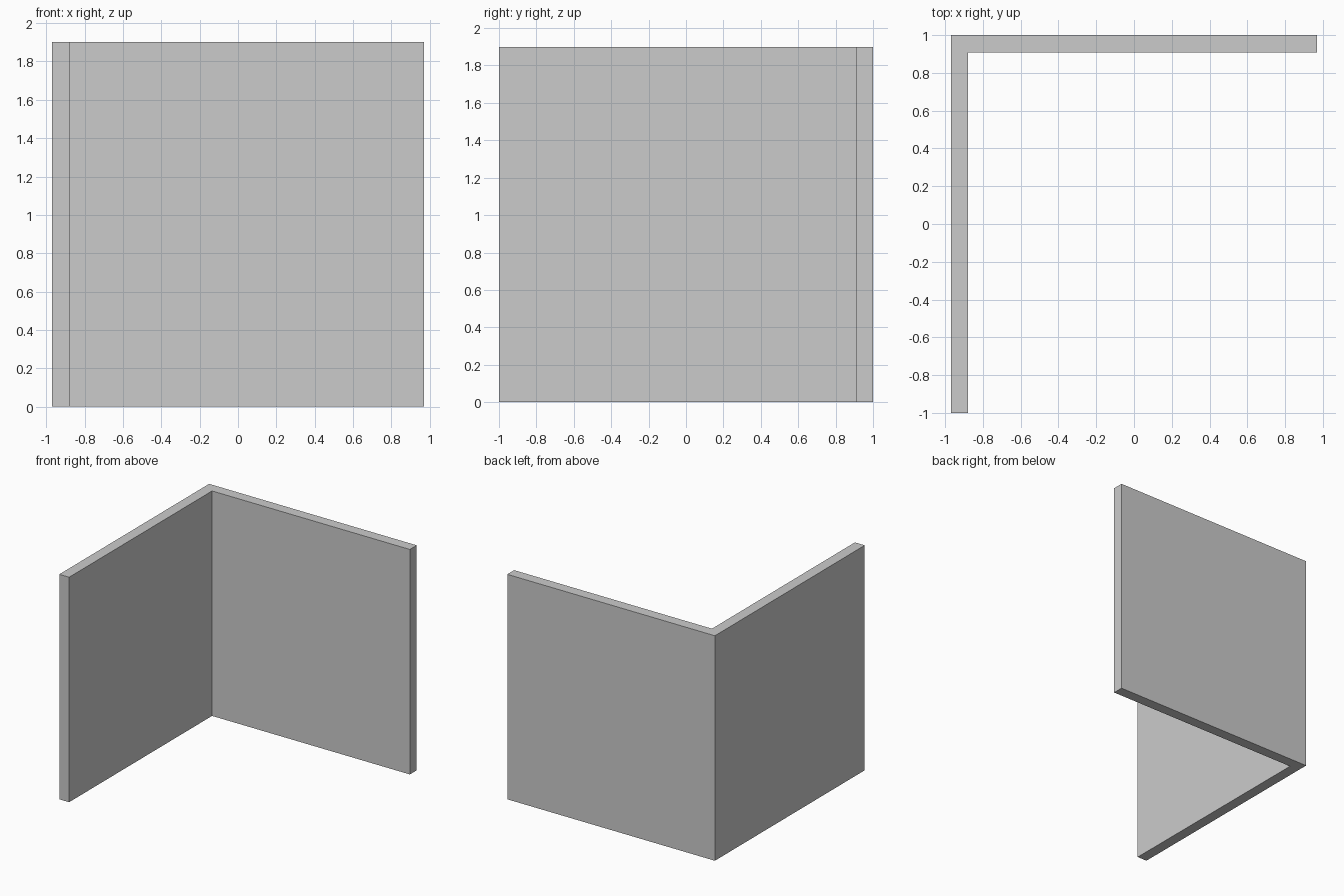
import bpy, bmesh

if "Cube" in bpy.data.objects:
    bpy.data.objects.remove(bpy.data.objects["Cube"])

W, D, H, T = 0.97, 1.0, 1.9, 0.092   # half width, half depth, height, thickness

# Crack junctions on the left wall: inner (y, z), outer (y, z)
left = {
    "t1": (0.51, H, 0.63, H), "x": (0.46, 1.77, 0.587, 1.77),
    "t2": (-0.13, H, 0.21, H), "a": (0.43, 1.40, 0.47, 1.43),
    "b": (0.45, 0.91, 0.48, 0.95), "c": (0.365, 0.745, 0.36, 0.73),
    "d": (0.095, 0.52, 0.07, 0.49), "d_base": (0.02, 0, 0.05, 0),
    "d2": (0.03, 0.545, 0.03, 0.51), "e": (-0.31, 0.435, -0.28, 0.32),
    "f": (-0.285, 0.81, -0.36, 0.84), "g": (-0.73, 1.455, -0.77, 1.43),
    "g_top": (-0.505, H, -0.53, H), "end_g": (-D, 1.395, -D, 1.38),
    "end_f": (-D, 0.765, -D, 0.79), "end_e": (-D, 0.21, -D, 0.09),
    "end_top": (-D, H, -D, H), "end_base": (-D, 0, -D, 0),
}
# Crack junctions on the back wall: inner (x, z), outer (x, z)
back = {
    "p_top": (-0.60, H, -0.565, H), "p": (-0.10, 1.06, -0.084, 1.08),
    "q": (-0.32, 0.665, -0.308, 0.66), "r": (-0.275, 0.45, -0.25, 0.385),
    "u": (-0.305, 0.385, -0.29, 0.31), "u_base": (-0.32, 0, -0.30, 0),
    "s": (0.42, 0.335, 0.354, 0.29), "s_base": (0.61, 0, 0.51, 0),
    "side_p": (W, 1.685, W, 1.70), "side_s": (W, 0.64, W, 0.63),
    "side_top": (W, H, W, H), "side_base": (W, 0, W, 0),
}
# Junctions on the shared corner: inner z, outer z
corner = {"k_top": (H, H), "k1": (0.945, 1.0), "k2": (0.36, 0.28), "k_base": (0, 0)}

nodes = {}
for n, (a, z, b, z2) in left.items():
    nodes[n] = ((-W + T, a, z), (-W, b, z2))
for n, (a, z, b, z2) in back.items():
    nodes[n] = ((a, D - T, z), (b, D, z2))
for n, (z, z2) in corner.items():
    nodes[n] = ((-W + T, D - T, z), (-W, D, z2))


def shard(name, *outlines):
    """Solid shard lofted between its inner and outer outlines; two outlines wrap the corner."""
    bm = bmesh.new()
    polys = [o.split() for o in outlines]
    inner, outer = {}, {}
    for n in {n: 0 for poly in polys for n in poly}:
        inner[n], outer[n] = (bm.verts.new(co) for co in nodes[n])
    edges = [frozenset(e) for p in polys for e in zip(p, p[1:] + p[:1])]
    for poly in polys:
        bm.faces.new([inner[n] for n in poly])
        bm.faces.new([outer[n] for n in reversed(poly)])
    for edge in edges:
        if edges.count(edge) == 1:
            a, b = edge
            bm.faces.new((inner[a], inner[b], outer[b], outer[a]))
    bmesh.ops.recalc_face_normals(bm, faces=bm.faces)
    mesh = bpy.data.meshes.new(name)
    bm.to_mesh(mesh)
    bm.free()
    bpy.context.collection.objects.link(bpy.data.objects.new(name, mesh))


# Shards wrapping the corner
shard("corner_shard_top", "k_top p_top p q k1", "k_top t1 x a b k1")
shard("corner_shard_middle", "k1 q r u k2", "k1 b c k2")
shard("corner_shard_base", "k2 u u_base k_base", "k2 c d d_base k_base")

# Back wall shards
shard("back_shard_top", "p_top side_top side_p p")
shard("back_shard_middle", "p side_p side_s s r q")
shard("back_shard_right", "s side_s side_base s_base")
shard("back_shard_base", "u r s s_base u_base")

# Left wall shards
shard("left_shard_wedge", "t1 t2 a x")
shard("left_shard_centre", "t2 g_top g f d2 d c b a")
shard("left_shard_top", "g_top end_top end_g g")
shard("left_shard_upper", "g end_g end_f f")
shard("left_shard_lower", "f end_f end_e e d2")
shard("left_shard_base", "d2 e end_e end_base d_base d")
